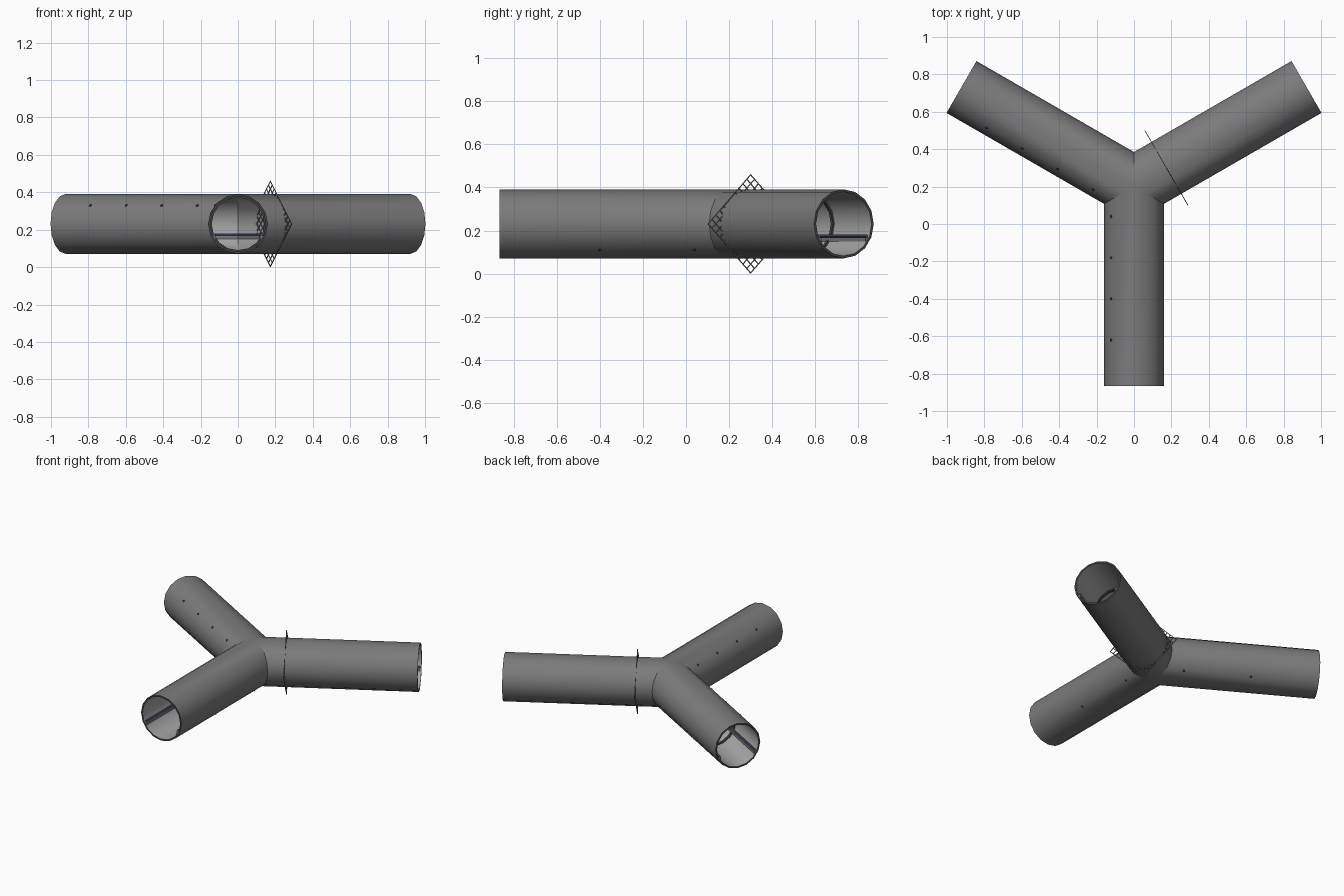
import bpy, bmesh, math
from mathutils import Vector, Matrix

if "Cube" in bpy.data.objects:
    bpy.data.objects.remove(bpy.data.objects["Cube"])

R, WALL, ZC, LENGTH = 0.16, 0.011, 0.231, 1.065
HUB = Vector((0, 0.2, ZC))
ARMS = {"front": -90, "right": 30, "left": 150}


def arm_point(angle, t, u, z):
    """t along the arm, u to the left of it, z above its axis."""
    a = math.radians(angle)
    return HUB + Vector((math.cos(a) * t - math.sin(a) * u,
                         math.sin(a) * t + math.cos(a) * u, z))


def ring(r, n=16):
    return [(r * math.cos(2 * math.pi * i / n), r * math.sin(2 * math.pi * i / n)) for i in range(n)]


def loop(bm, angle, profile, t=None):
    """Profile loop at t, or mitred at the hub when t is None."""
    return [bm.verts.new(arm_point(angle, abs(u) / math.sqrt(3) if t is None else t, u, z))
            for u, z in profile]


def bridge(bm, a, b, mat=0):
    n = len(a)
    for i in range(n):
        f = bm.faces.new((a[i], a[(i + 1) % n], b[(i + 1) % n], b[i]))
        f.material_index = mat


def material(name, rgb):
    m = bpy.data.materials.new(name)
    m.diffuse_color = (*rgb, 1)
    m.use_nodes = True
    m.node_tree.nodes["Principled BSDF"].inputs["Base Color"].default_value = m.diffuse_color
    return m


def finish(bm, name, mats, smooth=False):
    bmesh.ops.remove_doubles(bm, verts=bm.verts, dist=1e-4)
    bmesh.ops.recalc_face_normals(bm, faces=bm.faces)
    me = bpy.data.meshes.new(name)
    bm.to_mesh(me)
    bm.free()
    ob = bpy.data.objects.new(name, me)
    bpy.context.collection.objects.link(ob)
    for m in mats:
        me.materials.append(m)
    if smooth:
        bpy.ops.object.select_all(action='DESELECT')
        ob.select_set(True)
        bpy.context.view_layer.objects.active = ob
        bpy.ops.object.shade_smooth_by_angle(angle=math.radians(30))
    return ob


outside = material("outer_grey", (0.2, 0.2, 0.2))
inside = material("inner_grey", (0.38, 0.38, 0.38))
dark = material("dark_metal", (0.06, 0.06, 0.06))
tray = material("tray_grey", (0.2, 0.2, 0.2))
blue = material("cable_blue", (0.12, 0.17, 0.36))

# Hollow three-way tunnel shell with dark rims
bm = bmesh.new()
for angle in ARMS.values():
    outer0, outer1 = loop(bm, angle, ring(R)), loop(bm, angle, ring(R), LENGTH)
    inner0, inner1 = loop(bm, angle, ring(R - WALL)), loop(bm, angle, ring(R - WALL), LENGTH)
    bridge(bm, outer0, outer1)
    bridge(bm, outer1, inner1, 2)
    bridge(bm, inner1, inner0, 1)
finish(bm, "tunnel_shell", [outside, inside, dark], True)

# Reinforcing rings inside each arm
bm = bmesh.new()
for angle in ARMS.values():
    for t in (0.355, 0.71):
        a, b = R - WALL + 0.002, R - WALL - 0.008
        loops = [loop(bm, angle, ring(r), s) for r, s in
                 ((a, t - .01), (b, t - .01), (b, t + .01), (a, t + .01))]
        for i in range(4):
            bridge(bm, loops[i], loops[(i + 1) % 4])
finish(bm, "inner_ribs", [dark], True)


def wall_run(name, profile, mat, smooth=False):
    """Sweep a profile along both walls of every arm, mitred at the hub."""
    bm = bmesh.new()
    for angle in ARMS.values():
        for side in (1, -1):
            p = [(u * side, z) for u, z in profile]
            a, b = loop(bm, angle, p), loop(bm, angle, p, LENGTH - 0.005)
            bridge(bm, a, b)
            bm.faces.new(b)
    finish(bm, name, [mat], smooth)


# Side trays with a cable on top
wall_run("side_trays", [(.118, -.082), (.130, -.082), (.138, -.062), (.118, -.062)], tray)
wall_run("side_cables", [(.126 + u, -.056 + z) for u, z in ring(.006, 8)], blue, True)

# Small lamps poking through the walls
bm = bmesh.new()
for arm, side, shift in (("front", -1, 0), ("left", 1, 0.02)):
    spots = [(0.16 + 0.22 * i, 0.120 * side, 0.097) for i in range(4)]
    spots += [(t, -0.100 * side, -0.117) for t in (0.16, 0.60)]
    for t, u, z in spots:
        bmesh.ops.create_icosphere(bm, subdivisions=1, radius=0.010,
                                   matrix=Matrix.Translation(arm_point(ARMS[arm], t + shift, u, z)))
finish(bm, "lamps", [dark], True)

# Diamond lattice grate across the right arm
bm = bmesh.new()
N, W = 11, 0.004
half = 0.228 / math.sqrt(2)
place = (Matrix.Translation(arm_point(30, 0.2, 0, 0)) @ Matrix.Rotation(math.radians(30), 4, 'Z')
         @ Matrix.Rotation(math.radians(45), 4, 'X'))
for i in range(N + 1):
    o = -half + 2 * half * i / N
    for pos, size in (((0, o, 0), (W, W, 2 * half + W)), ((0, 0, o), (W, 2 * half + W, W))):
        bmesh.ops.create_cube(bm, size=1, matrix=place @ Matrix.Translation(pos) @ Matrix.Diagonal((*size, 1)))
finish(bm, "lattice_grate", [outside])
